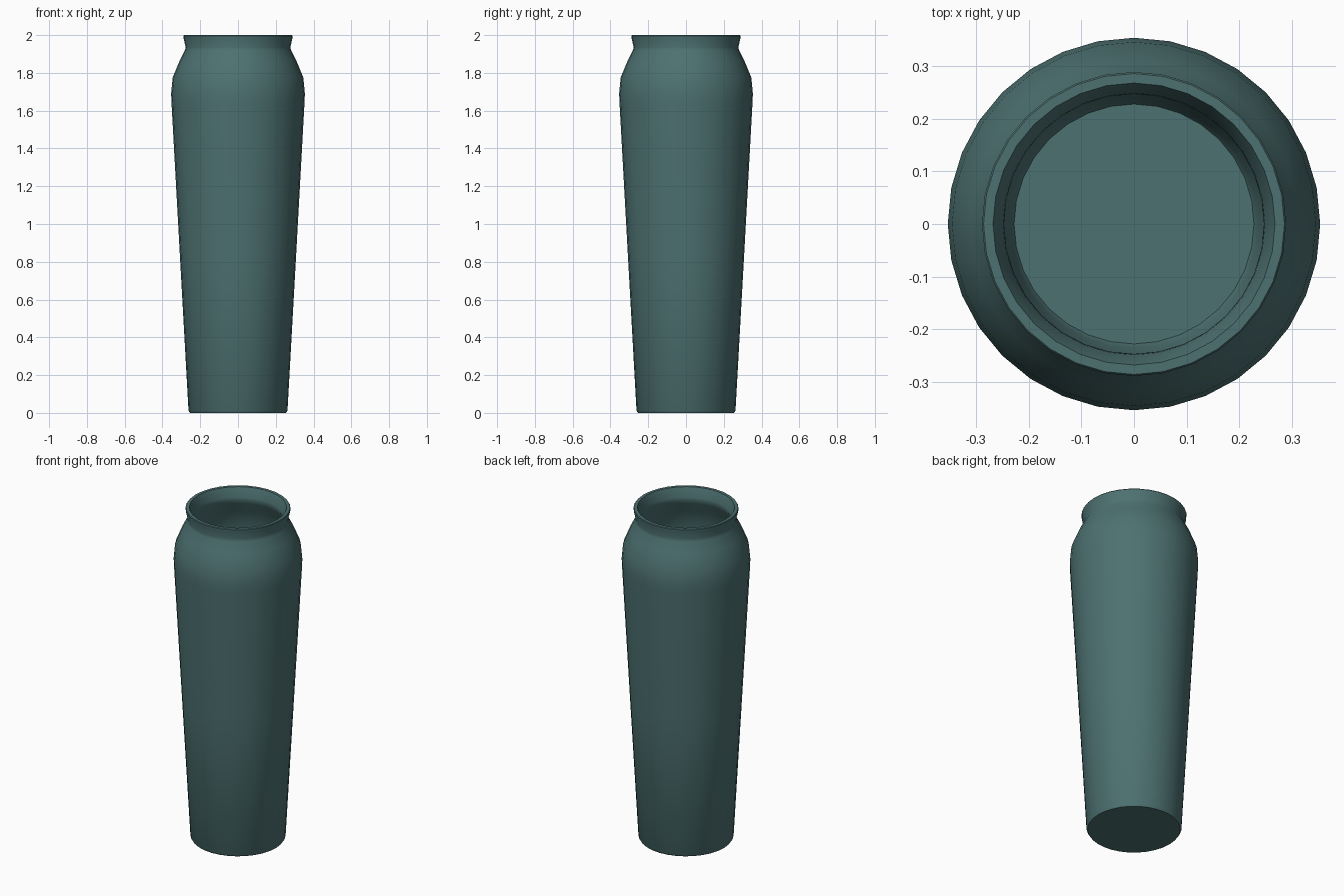
import bpy, bmesh, math

if "Cube" in bpy.data.objects:
    bpy.data.objects.remove(bpy.data.objects["Cube"])

SEGMENTS = 32

# Closed wall profile (radius, height): base, outer wall, shoulder, lip, inner wall, floor
outer = [(0.0, 0.0), (0.255, 0.0), (0.262, 0.012), (0.308, 0.84), (0.352, 1.64),
         (0.354, 1.69), (0.346, 1.775), (0.311, 1.86), (0.281, 1.92), (0.277, 1.936),
         (0.288, 1.982), (0.289, 1.996), (0.286, 2.0)]
inner = [(0.268, 2.0), (0.264, 1.99), (0.249, 1.945), (0.247, 1.928), (0.255, 1.905),
         (0.285, 1.848), (0.317, 1.765), (0.324, 1.69), (0.322, 1.64), (0.278, 0.84),
         (0.236, 0.045), (0.228, 0.03), (0.0, 0.03)]


def lathe(name, profile):
    """Revolve a profile around z into one smooth-shaded object."""
    bm = bmesh.new()
    verts = [bm.verts.new((r, 0, z)) for r, z in profile]
    edges = [bm.edges.new(pair) for pair in zip(verts, verts[1:])]
    bmesh.ops.spin(bm, geom=verts + edges, cent=(0, 0, 0), axis=(0, 0, 1),
                   angle=math.tau, steps=SEGMENTS)
    bmesh.ops.remove_doubles(bm, verts=bm.verts[:], dist=0.0005)
    bmesh.ops.recalc_face_normals(bm, faces=bm.faces[:])
    mesh = bpy.data.meshes.new(name)
    bm.to_mesh(mesh)
    bm.free()
    obj = bpy.data.objects.new(name, mesh)
    bpy.context.collection.objects.link(obj)
    return obj


# Vase body
vase = lathe("vase", outer + inner)
bpy.context.view_layer.objects.active = vase
vase.select_set(True)
bpy.ops.object.shade_smooth_by_angle(angle=math.radians(40))

# Teal glaze
glaze = bpy.data.materials.new("teal_glaze")
glaze.diffuse_color = (0.075, 0.165, 0.165, 1)
glaze.use_nodes = True
glaze.node_tree.nodes["Principled BSDF"].inputs["Base Color"].default_value = glaze.diffuse_color
vase.data.materials.append(glaze)
